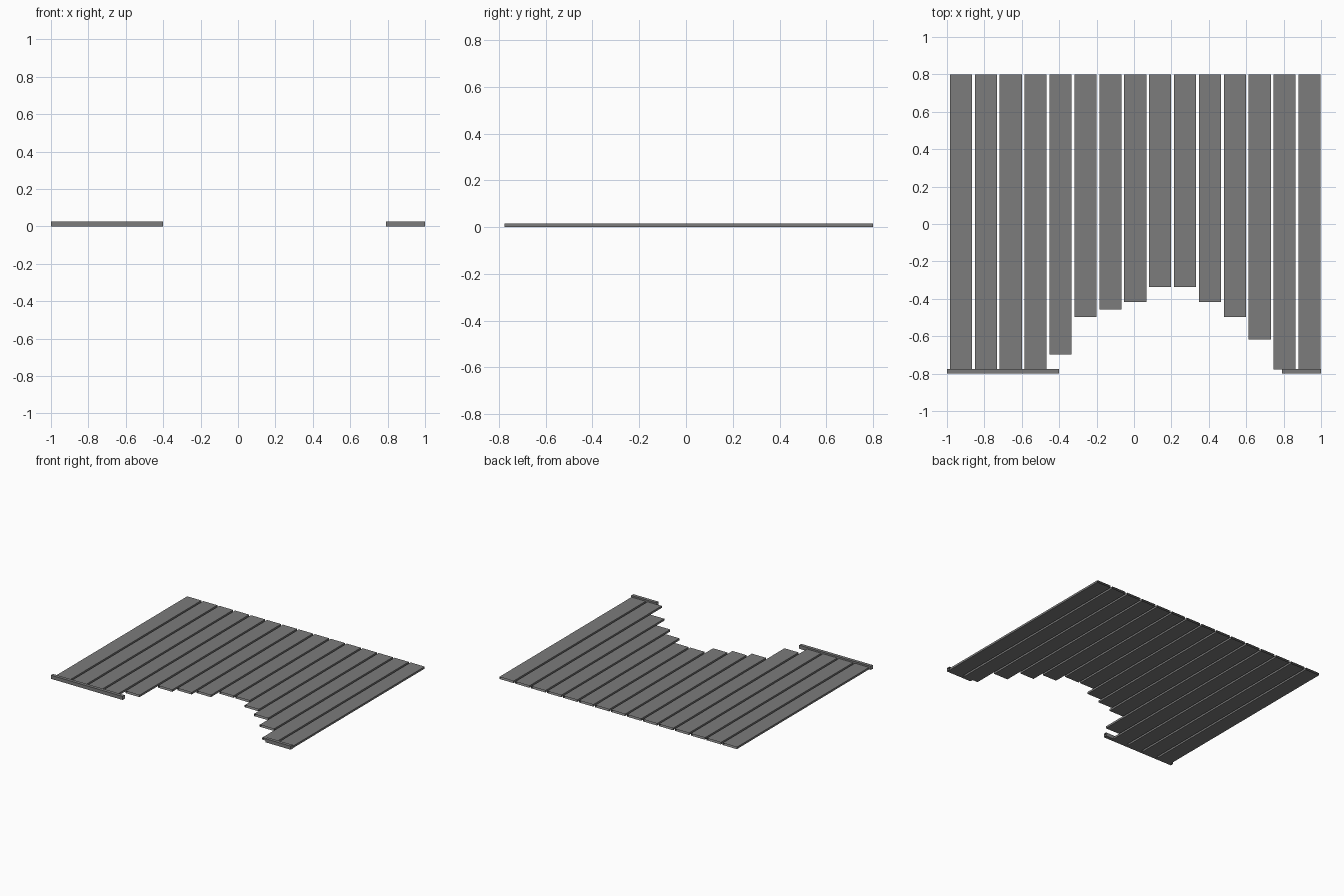
import bpy, bmesh

if "Cube" in bpy.data.objects:
    bpy.data.objects.remove(bpy.data.objects["Cube"])

# Single weathered grey for all timber
grey = bpy.data.materials.new("weathered_grey")
grey.diffuse_color = (0.2, 0.2, 0.2, 1)
grey.use_nodes = True
grey.node_tree.nodes["Principled BSDF"].inputs["Base Color"].default_value = grey.diffuse_color


def open_box(name, x0, x1, y0, y1, h, open_axis):
    """Box standing on z=0 whose two end faces along open_axis are left open."""
    bm = bmesh.new()
    bmesh.ops.create_cube(bm, size=1)
    for v in bm.verts:
        v.co.x = x1 if v.co.x > 0 else x0
        v.co.y = y1 if v.co.y > 0 else y0
        v.co.z = h if v.co.z > 0 else 0
    bm.normal_update()
    ends = [f for f in bm.faces if abs(f.normal[open_axis]) > 0.9]
    bmesh.ops.delete(bm, geom=ends, context='FACES_ONLY')
    me = bpy.data.meshes.new(name)
    bm.to_mesh(me)
    bm.free()
    me.materials.append(grey)
    ob = bpy.data.objects.new(name, me)
    bpy.context.collection.objects.link(ob)


# Planks: flush at the back, broken off at different lengths in front
front_ends = [-0.775] * 4 + [-0.697, -0.498, -0.457, -0.417, -0.337, -0.337,
                             -0.417, -0.498, -0.617, -0.777, -0.777]
for i, y0 in enumerate(front_ends):
    x = -0.984 + i * 0.1331
    open_box(f"plank_{i + 1}", x, x + 0.118, y0, 0.8, 0.015, 1)

# Remaining pieces of the front edge board
open_box("edge_board_left", -1.0, -0.402, -0.8, -0.775, 0.027, 0)
open_box("edge_board_right", 0.79, 1.0, -0.8, -0.775, 0.027, 0)
